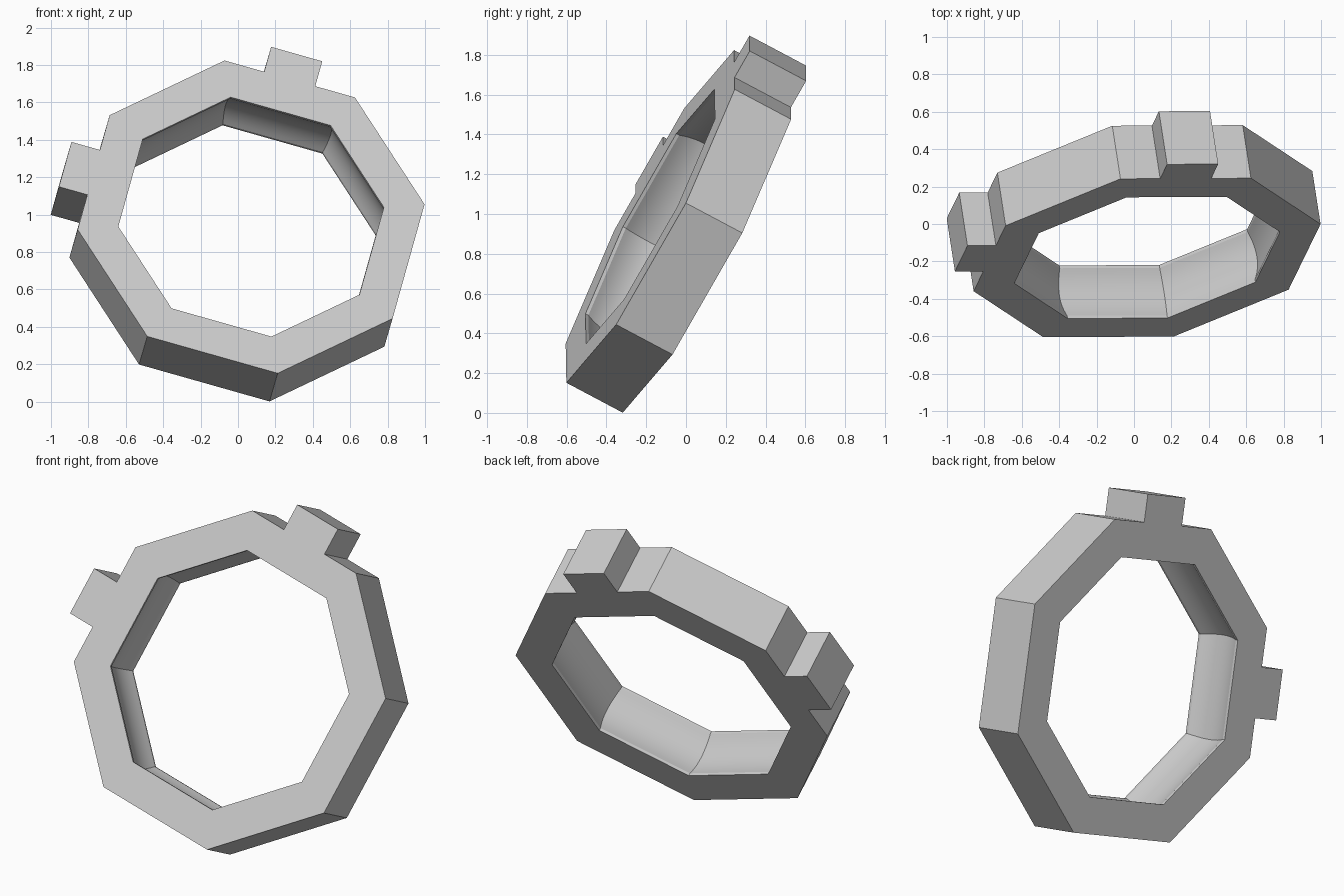
import bpy, bmesh
from math import cos, sin, pi, radians
from mathutils import Vector, Matrix

if "Cube" in bpy.data.objects:
    bpy.data.objects.remove(bpy.data.objects["Cube"], do_unlink=True)

SIDES = 8
OUTER, INNER, DEPTH = 0.947, 0.725, 0.324
TAB_WIDTH, TAB_HEIGHT = 0.284, 0.158
TAB_SIDES = (1, 3)
LIP, GROOVE, ARC_STEPS = 0.017, 0.038, 12

# Material
grey = bpy.data.materials.new("plain grey")
grey.use_nodes = True
colour = (0.6, 0.6, 0.6, 1)
grey.diffuse_color = colour
grey.node_tree.nodes["Principled BSDF"].inputs["Base Color"].default_value = colour

# Tilted frame: ring lies in the across/up plane, its front faces along normal
across = Vector((0.93, 0.18, 0.0675)).normalized()
up = Vector((-0.14, 0.42, 0.8325))
normal = across.cross(up).normalized()
up = normal.cross(across)
frame = Matrix((across, up, normal)).transposed().to_4x4()
frame.translation = (0.07, -0.18, 0.9875)


def corner(i, radius):
    a = 2 * pi * i / SIDES
    return Vector((radius * cos(a), radius * sin(a)))


def outline(i):
    """Points along outer side i, stepping out around a tab where there is one."""
    a, b = corner(i, OUTER), corner(i + 1, OUTER)
    points = [a]
    if i in TAB_SIDES:
        mid, along = (a + b) / 2, (b - a).normalized() * TAB_WIDTH / 2
        out = mid.normalized() * TAB_HEIGHT
        points += [mid - along, mid - along + out, mid + along + out, mid + along]
    return points


bm = bmesh.new()


def ring(points, z):
    return [bm.verts.new((p.x, p.y, z)) for p in points]


def bridge(a, b):
    for j in range(len(a)):
        k = (j + 1) % len(a)
        bm.faces.new((a[j], a[k], b[k], b[j]))


# Outer wall with the two tabs
sides = [outline(i) for i in range(SIDES)]
points = [p for side in sides for p in side]
outer_front, outer_back = ring(points, 0), ring(points, -DEPTH)
bridge(outer_front, outer_back)

# Inner wall: narrow lips either side of a shallow curved groove
profile = [(0, 0)]
for s in range(ARC_STEPS + 1):
    t = s / ARC_STEPS
    profile.append((GROOVE * 4 * t * (1 - t), -LIP - t * (DEPTH - 2 * LIP)))
profile.append((0, -DEPTH))
loops = [ring([corner(i, INNER + r) for i in range(SIDES)], z) for r, z in profile]
for a, b in zip(loops, loops[1:]):
    bridge(a, b)

# Front and back faces, one per side of the octagon
for outer, inner in ((outer_front, loops[0]), (outer_back, loops[-1])):
    start = 0
    for i, side in enumerate(sides):
        end = start + len(side)
        edge = outer[start:end] + [outer[end % len(outer)]]
        bm.faces.new(edge + [inner[(i + 1) % SIDES], inner[i]])
        start = end

bmesh.ops.recalc_face_normals(bm, faces=bm.faces)
bm.transform(frame)
mesh = bpy.data.meshes.new("octagonal_ring")
bm.to_mesh(mesh)
bm.free()
mesh.materials.append(grey)
obj = bpy.data.objects.new("octagonal_ring", mesh)
bpy.context.collection.objects.link(obj)

# Smooth groove, sharp corners
bpy.ops.object.select_all(action="DESELECT")
obj.select_set(True)
bpy.context.view_layer.objects.active = obj
bpy.ops.object.shade_smooth_by_angle(angle=radians(18))
